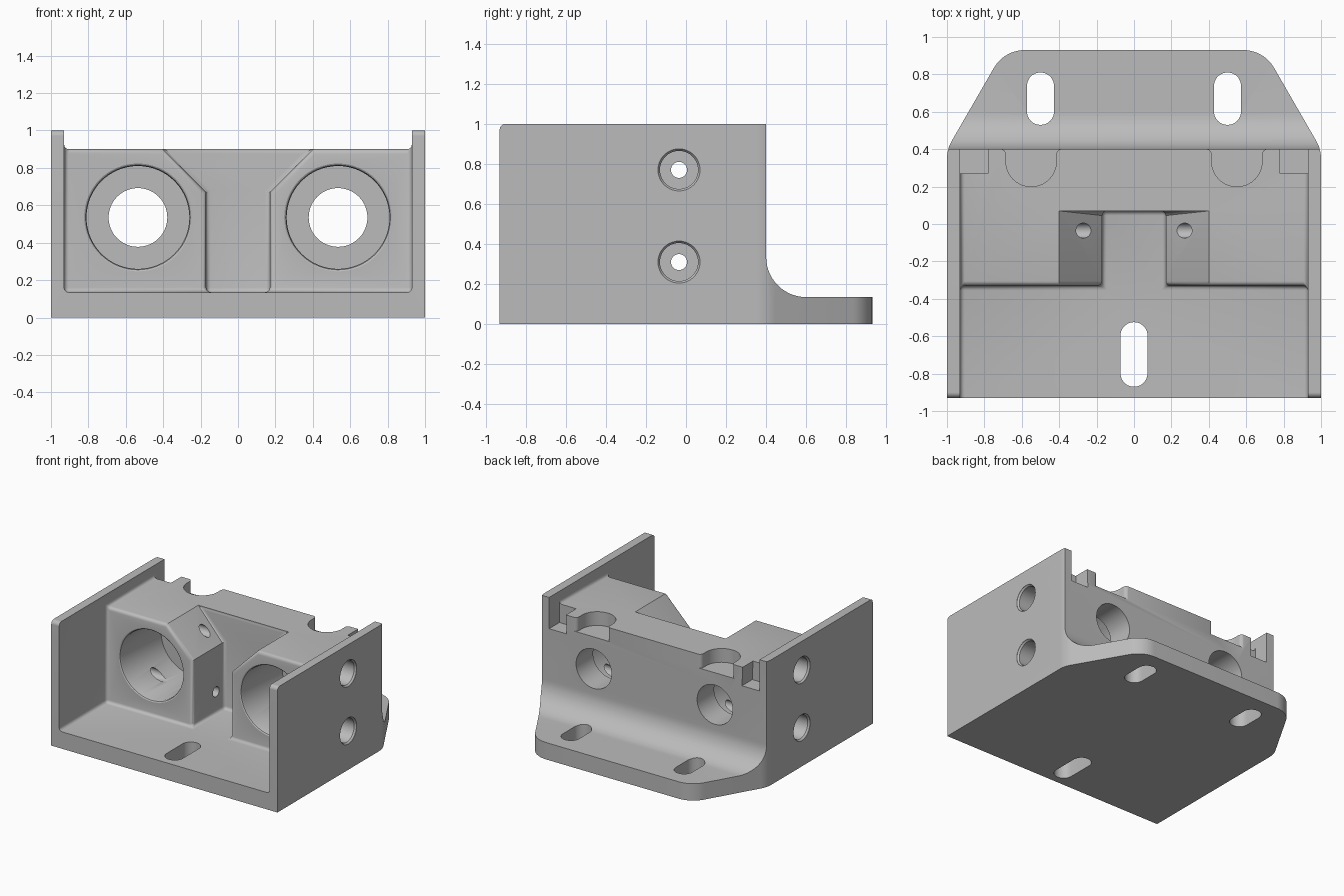
import bpy, bmesh, math
from mathutils import Vector

cube = bpy.data.objects.get("Cube")
if cube:
    bpy.data.objects.remove(cube, do_unlink=True)

grey = bpy.data.materials.new("machined grey")
grey.use_nodes = True
GREY = (0.5, 0.5, 0.5, 1)
grey.diffuse_color = GREY
grey.node_tree.nodes["Principled BSDF"].inputs["Base Color"].default_value = GREY


def rounded(points, steps=10):
    """Polygon from (a, b, radius) corners, each corner filleted."""
    out = []
    for i, (a, b, r) in enumerate(points):
        p = Vector((a, b))
        if r == 0:
            out.append(p)
            continue
        u = (Vector(points[i - 1][:2]) - p).normalized()
        v = (Vector(points[(i + 1) % len(points)][:2]) - p).normalized()
        half = u.angle(v) / 2
        centre = p + (u + v).normalized() * (r / math.sin(half))
        start = p + u * (r / math.tan(half)) - centre
        end = p + v * (r / math.tan(half)) - centre
        sweep = start.angle_signed(end)
        for k in range(steps + 1):
            t = -sweep * k / steps
            out.append(centre + Vector((start.x * math.cos(t) - start.y * math.sin(t),
                                        start.x * math.sin(t) + start.y * math.cos(t))))
    return out


def make(name, bm):
    bmesh.ops.recalc_face_normals(bm, faces=bm.faces)
    mesh = bpy.data.meshes.new(name)
    bm.to_mesh(mesh)
    bm.free()
    obj = bpy.data.objects.new(name, mesh)
    bpy.context.collection.objects.link(obj)
    return obj


def prism(name, outline, axis, lo, hi):
    """Extrude a 2D outline along x, y or z."""
    place = {"x": lambda p, d: (d, p[0], p[1]),
             "y": lambda p, d: (p[0], d, p[1]),
             "z": lambda p, d: (p[0], p[1], d)}[axis]
    bm = bmesh.new()
    low = [bm.verts.new(place(p, lo)) for p in outline]
    high = [bm.verts.new(place(p, hi)) for p in outline]
    bm.faces.new(low)
    bm.faces.new(high)
    n = len(outline)
    for i in range(n):
        j = (i + 1) % n
        bm.faces.new((low[i], low[j], high[j], high[i]))
    return make(name, bm)


def box(name, x, y, z):
    return prism(name, [(x[0], y[0]), (x[1], y[0]), (x[1], y[1]), (x[0], y[1])], "z", *z)


def lathe(name, profile, axis, a, b, n=64):
    """Stepped round cutter from (distance along axis, radius) pairs."""
    bm = bmesh.new()
    rings = []
    for d, r in profile:
        ring = []
        for k in range(n):
            t = 2 * math.pi * k / n
            p, q = a + r * math.cos(t), b + r * math.sin(t)
            ring.append(bm.verts.new((d, p, q) if axis == "x" else (p, d, q)))
        rings.append(ring)
    bm.faces.new(rings[0])
    bm.faces.new(rings[-1])
    for r0, r1 in zip(rings, rings[1:]):
        for k in range(n):
            j = (k + 1) % n
            bm.faces.new((r0[k], r0[j], r1[j], r1[k]))
    return make(name, bm)


def apply(obj, mod):
    bpy.context.view_layer.objects.active = obj
    bpy.ops.object.modifier_apply(modifier=mod.name)


def combine(obj, tool, operation):
    mod = obj.modifiers.new("cut", "BOOLEAN")
    mod.operation = operation
    mod.solver = "EXACT"
    mod.object = tool
    apply(obj, mod)
    bpy.data.objects.remove(tool, do_unlink=True)


# Side profile of the block with its rear flange, trimmed to the plan outline
side = rounded([(-0.93, 0, 0), (0.93, 0, 0), (0.93, 0.135, 0), (0.4, 0.135, 0.2),
                (0.4, 1, 0), (-0.93, 1, 0.03)], 14)
body = prism("bracket_body", side, "x", -1.1, 1.1)
plan = rounded([(-1, -1.1, 0), (1, -1.1, 0), (1, 0.4, 0.19), (0.694, 0.93, 0.19),
                (-0.694, 0.93, 0.19), (-1, 0.4, 0.19)])
combine(body, prism("plan_trim", plan, "z", -0.2, 1.3), "INTERSECT")

# Open cavity: front tray, lowered top and chamfered centre notch, with filleted edges
cavity = box("cavity", (-0.93, 0.93), (-1.2, -0.33), (0.135, 1.3))
combine(cavity, box("top_clearance", (-0.93, 0.93), (-1.2, 0.6), (0.9, 1.3)), "UNION")
notch = [(-0.17, 0.135), (0.17, 0.135), (0.17, 0.67), (0.4, 0.9), (0.4, 1.1),
         (-0.4, 1.1), (-0.4, 0.9), (-0.17, 0.67)]
combine(cavity, prism("notch", notch, "y", -0.9, 0.07), "UNION")
bm = bmesh.new()
bm.from_mesh(cavity.data)
bmesh.ops.remove_doubles(bm, verts=bm.verts, dist=0.0005)
bmesh.ops.dissolve_limit(bm, angle_limit=0.02, verts=bm.verts, edges=bm.edges)
bm.to_mesh(cavity.data)
bm.free()
bevel = cavity.modifiers.new("fillet", "BEVEL")
bevel.width = 0.025
bevel.segments = 4
bevel.limit_method = "ANGLE"
bevel.angle_limit = math.radians(60)
apply(cavity, bevel)
combine(body, cavity, "DIFFERENCE")

# Paired features on the left and right
for s in (-1, 1):
    # Stepped bore with an eased lip
    bore = [(-0.5, 0.29), (-0.331, 0.29), (-0.325, 0.28), (-0.312, 0.275), (0.185, 0.275),
            (0.185, 0.157), (0.6, 0.157)]
    combine(body, lathe("bore", bore, "y", s * 0.535, 0.535), "DIFFERENCE")
    # Rounded pocket in the rear top edge
    pocket = rounded([(-0.3, 0.5, 0), (-0.3, 0.401, 0), (-0.135, 0.401, 0.03),
                      (-0.135, 0.2, 0.134), (0.135, 0.2, 0.134), (0.135, 0.401, 0.03),
                      (0.3, 0.401, 0), (0.3, 0.5, 0)])
    pocket = [(p.x + s * 0.55, p.y) for p in pocket]
    combine(body, prism("rear_pocket", pocket, "z", 0.79, 1.05), "DIFFERENCE")
    # Corner notch beside the wall
    corner = [(s * 0.775, 0.75), (s * 0.93, 0.75), (s * 0.93, 0.97), (s * 0.785, 0.97)]
    combine(body, prism("corner_notch", corner, "y", 0.27, 0.5), "DIFFERENCE")
    # Counterbored screw holes running in to the centre notch
    for z in (0.31, 0.77):
        screw = [(s * 1.1, 0.105), (s * 0.998, 0.105), (s * 0.985, 0.095),
                 (s * 0.83, 0.095), (s * 0.83, 0.04), (s * 0.05, 0.04)]
        combine(body, lathe("screw_hole", screw, "x", -0.035, z, 40), "DIFFERENCE")

# Mounting slots through the base and flange
for x, y0, y1 in ((0, -0.87, -0.525), (-0.5, 0.53, 0.81), (0.5, 0.53, 0.81)):
    w = 0.072
    slot = rounded([(x - w, y0, w - 0.001), (x + w, y0, w - 0.001),
                    (x + w, y1, w - 0.001), (x - w, y1, w - 0.001)])
    combine(body, prism("slot", slot, "z", -0.2, 0.6), "DIFFERENCE")

# Finish: one colour, smooth curves with crisp edges
body.data.materials.clear()
body.data.materials.append(grey)
for f in body.data.polygons:
    f.material_index = 0
bpy.ops.object.select_all(action="DESELECT")
body.select_set(True)
bpy.context.view_layer.objects.active = body
bpy.ops.object.shade_smooth_by_angle(angle=math.radians(30))
